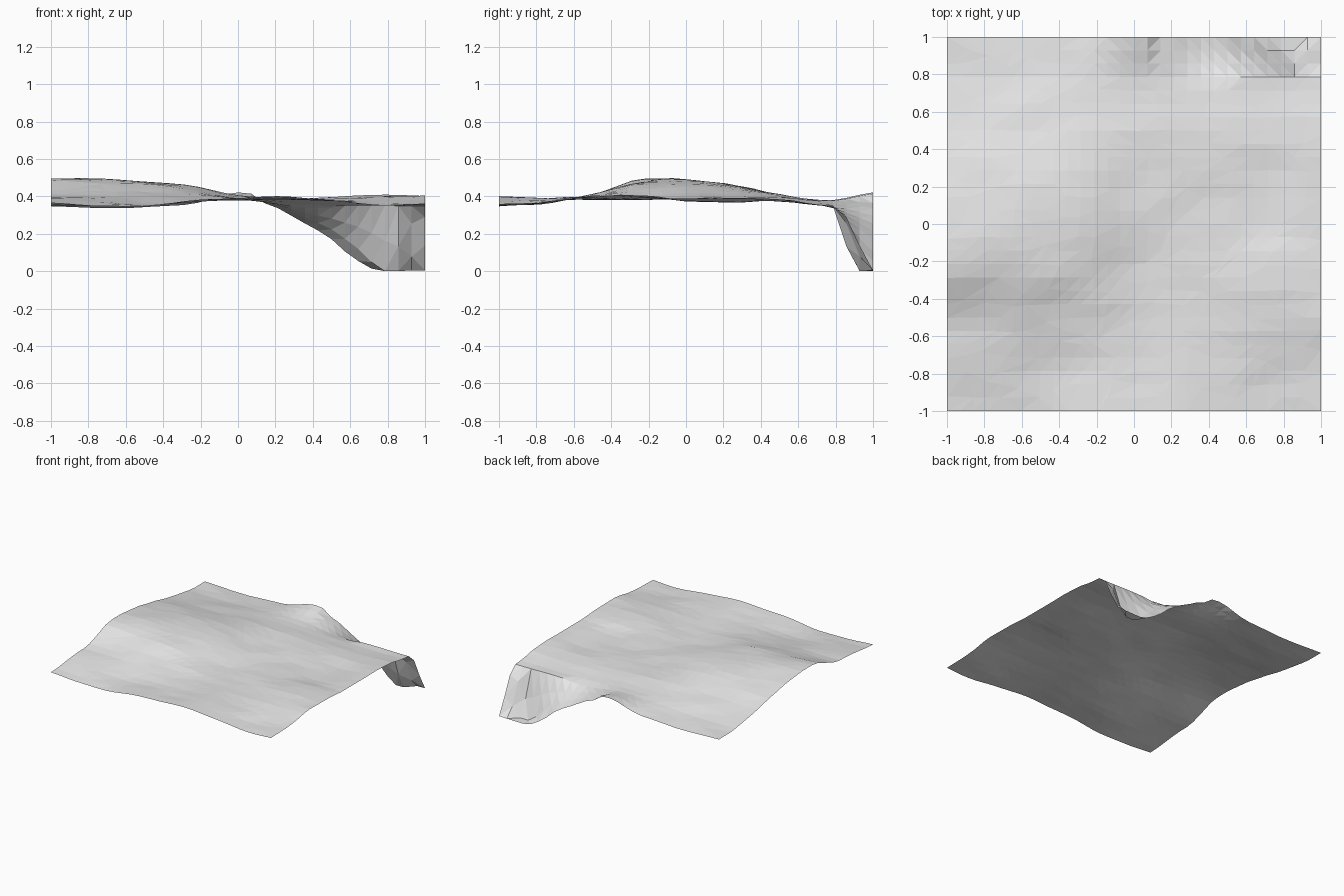
import bpy, bmesh, math
from mathutils import Vector, noise

if "Cube" in bpy.data.objects:
    bpy.data.objects.remove(bpy.data.objects["Cube"])

# Heights in hundredths: rows run front to back, columns left to right, 0.25 apart
H = [
    [37, 36, 36, 39, 40, 41, 39, 36, 37],
    [40, 39, 37.5, 38, 39, 40, 39, 38, 38],
    [42, 42, 42, 41, 39.5, 39, 40, 41, 41],
    [50, 49, 48, 45, 40, 39.5, 40.5, 42, 41],
    [50, 50, 49, 47, 41.5, 39.5, 39, 38.5, 40],
    [46.5, 47, 47, 45.5, 41, 40, 39, 38, 40],
    [41.5, 42, 42, 42, 41, 40, 39, 38.5, 40],
    [37, 37, 38, 39, 39, 37, 36, 36, 36],
    [36, 35, 35, 37, 43, 39, 37, 36.5, 36.5],
]
N = 28


def spline(vals, t):
    """Catmull-Rom through evenly spaced values, t in -1..1."""
    u = (t + 1) * 4
    i = min(int(u), 7)
    f = u - i
    a, b, c, d = (vals[min(max(k, 0), 8)] for k in (i - 1, i, i + 1, i + 2))
    return b + 0.5 * f * (c - a + f * (2*a - 5*b + 4*c - d + f * (3*(b - c) + d - a)))


def lerp_points(points, x):
    for (x0, v0), (x1, v1) in zip(points, points[1:]):
        if x <= x1:
            return v0 + (v1 - v0) * max(0, (x - x0) / (x1 - x0))
    return points[-1][1]


# Sunken back right corner: floor height, start and length of the fall
FLOOR = [(0.1, .39), (.22, .345), (.35, .27), (.48, .20), (.6, .09), (.66, .055), (.74, .01), (1, .015)]
START = [(.2, .72), (.6, .79), (.85, .79), (.93, .82), (1, .83)]
LENGTH = [(.2, .28), (.5, .22), (.7, .16), (.85, .10), (.93, .14), (1, .16)]


def height(x, y):
    z = spline([spline(row, x) for row in H], y) / 100
    z += 0.007 * noise.noise(Vector((x * 3.5, y * 7, 4.2)))
    if x > 0.1:
        t = min(max((y - lerp_points(START, x)) / lerp_points(LENGTH, x), 0), 1)
        z += (min(lerp_points(FLOOR, x), z) - z) * t
    return z


# Ground sheet
bm = bmesh.new()
bmesh.ops.create_grid(bm, x_segments=N, y_segments=N, size=1)
for v in bm.verts:
    v.co.z = height(v.co.x, v.co.y)
low = min(v.co.z for v in bm.verts)
for v in bm.verts:
    v.co.z -= low
bmesh.ops.triangulate(bm, faces=bm.faces[:])
mesh = bpy.data.meshes.new("ground_sheet")
bm.to_mesh(mesh)
bm.free()
ground = bpy.data.objects.new("ground_sheet", mesh)
bpy.context.collection.objects.link(ground)

# Irregular low-poly facets
dec = ground.modifiers.new("facets", 'DECIMATE')
dec.ratio = 0.6

# Single pale grey
grey = bpy.data.materials.new("pale grey")
grey.diffuse_color = (0.8, 0.8, 0.8, 1)
grey.use_nodes = True
grey.node_tree.nodes["Principled BSDF"].inputs["Base Color"].default_value = grey.diffuse_color
mesh.materials.append(grey)
